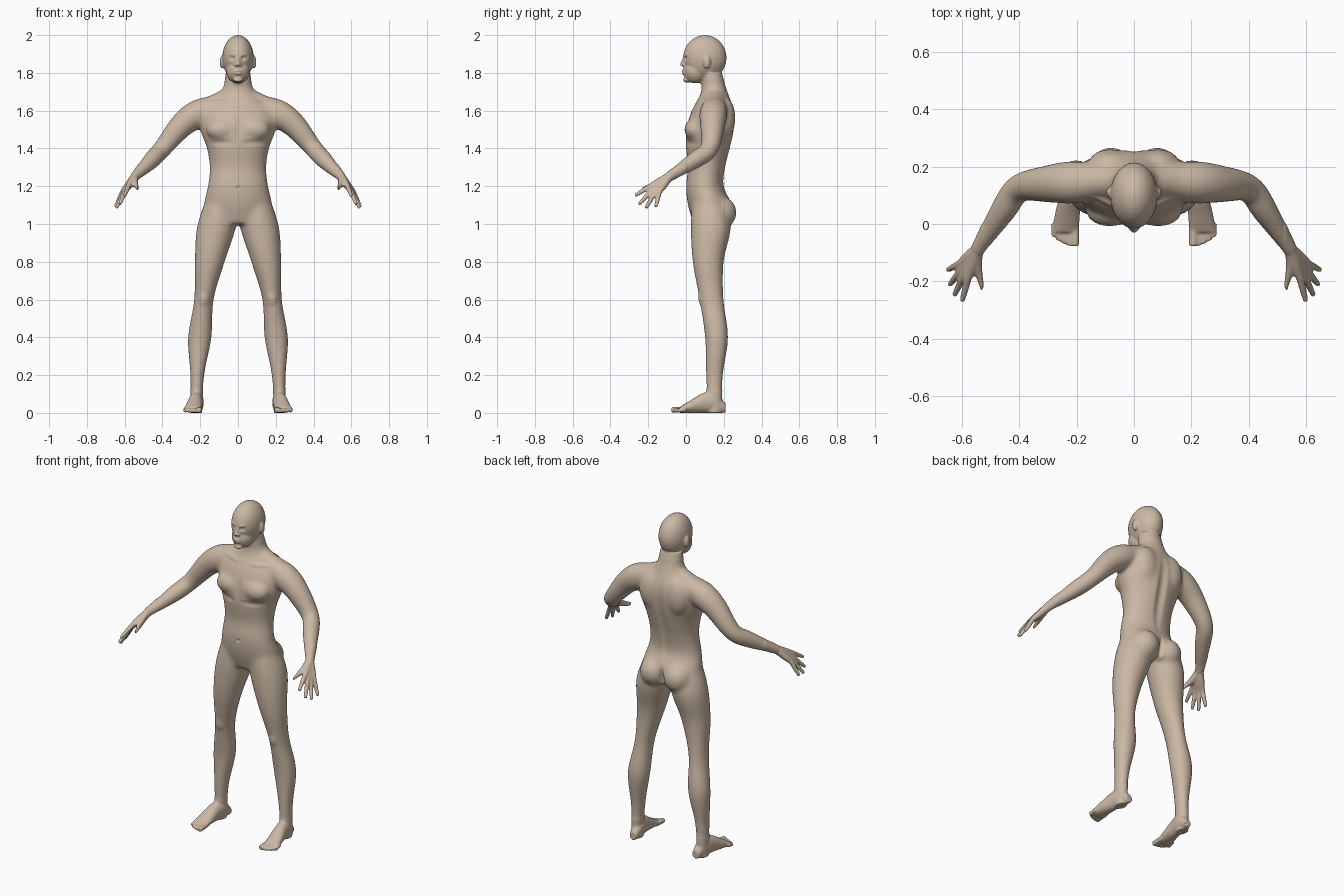
import bpy
import bmesh
import math
from mathutils import Vector, Matrix

cube = bpy.data.objects.get("Cube")
if cube:
    bpy.data.objects.remove(cube, do_unlink=True)

X, Y, Z = Vector((1, 0, 0)), Vector((0, 1, 0)), Vector((0, 0, 1))
SIDES = (1, -1)
FRONT, BACK = -1, 1
bm = bmesh.new()


def smooth_rows(rows, steps=5):
    """Catmull-Rom interpolation through rows of numbers."""
    result = []
    last = len(rows) - 1
    for i in range(last):
        before, start, end, after = (rows[max(0, min(last, i + k))]
                                     for k in (-1, 0, 1, 2))
        for step in range(steps):
            t = step / steps
            result.append([q + t / 2 * (r - p + t * (2 * p - 5 * q + 4 * r - s
                           + t * (3 * (q - r) + s - p)))
                           for p, q, r, s in zip(before, start, end, after)])
    result.append(rows[last])
    return result


def skin_frames(frames, sides=32):
    """Closed loft through (centre, u vector, v vector) frames."""
    loops = []
    for centre, u, v in frames:
        angles = [math.tau * k / sides for k in range(sides)]
        loops.append([bm.verts.new(centre + u * math.cos(a) + v * math.sin(a))
                      for a in angles])
    for lower, upper in zip(loops, loops[1:]):
        for k in range(sides):
            n = (k + 1) % sides
            bm.faces.new((lower[k], lower[n], upper[n], upper[k]))
    bm.faces.new(loops[0][::-1])
    bm.faces.new(loops[-1])


def column(rows, base, step, centre_rule):
    """Upright loft from evenly spaced rows of half width, front and back."""
    rows = [(base + step * i, *row) for i, row in enumerate(rows)]
    skin_frames([(Vector((centre_rule(z), (front + back) / 2, z)),
                  X * half_width, Y * (back - front) / 2)
                 for z, half_width, front, back in smooth_rows(rows)])


def tube(points, side=1):
    """Round limb through rows of x, y, z, radius."""
    rows = smooth_rows(points)
    centres = [Vector((x * side, y, z)) for x, y, z, radius in rows]
    frames = []
    for i, row in enumerate(rows):
        along = centres[min(i + 1, len(rows) - 1)] - centres[max(i - 1, 0)]
        u = along.cross(Z).normalized()
        v = along.cross(u).normalized()
        frames.append((centres[i], u * row[-1], v * row[-1]))
    skin_frames(frames, sides=20)


def blob(centre, radii, side=1):
    """Ellipsoid muscle or feature."""
    x, y, z = centre
    place = Matrix.Translation((x * side, y, z))
    bmesh.ops.create_uvsphere(bm, u_segments=24, v_segments=16, radius=1,
                              matrix=place @ Matrix.Diagonal((*radii, 1)))


def sculpt(x, z, width, height, depth, facing):
    """Raise or sink an oval patch, mirrored, on the front or the back."""
    for centre in {x, -x}:
        for v in bm.verts:
            if v.normal.y * facing > 0:
                d = math.hypot((v.co.x - centre) / width, (v.co.z - z) / height)
                if d < 1:
                    v.co += v.normal * depth * (1 - d * d) ** 2


# Torso and neck
column([(.15, .04, .22), (.18, .01, .24), (.16, 0, .2), (.15, .01, .21),
        (.165, 0, .235), (.2, 0, .255), (.2, .03, .255), (.09, .08, .22),
        (.065, .08, .19)], base=1, step=.1, centre_rule=lambda z: 0)

# Head: skull, jaw, chin, nose and lips
blob((0, .1, 1.88), (.083, .115, .12))
blob((0, .05, 1.81), (.063, .065, .068))
blob((0, 0, 1.76), (.025, .015, .018))
tube([(0, -.005, 1.89, .008), (0, -.018, 1.845, .012)])
blob((0, -.02, 1.845), (.011, .013, .01))
for lip_height in (1.81, 1.797):
    blob((0, -.01, lip_height), (.022, .013, .007))

for side in SIDES:
    blob((.012, -.014, 1.842), (.009, .01, .008), side)    # nostril
    blob((.085, .11, 1.857), (.012, .02, .035), side)      # ear
    blob((.085, .045, 1.5), (.085, .055, .06), side)       # chest
    blob((.085, .21, 1.56), (.075, .052, .11), side)       # shoulder blade
    blob((.08, .175, 1.06), (.085, .094, .09), side)       # buttock

    # Leg, leaning outward toward the ankle
    column([(.03, .11, .19), (.038, .105, .197), (.063, .1, .224), (.052, .07, .2),
            (.08, .035, .2), (.104, .025, .238), (.08, .04, .18)],
           base=0, step=.2, centre_rule=lambda z: side * (.22 - .11 * z * z))

    # Foot, from heel to ball
    foot = [(.21, .21, .022, .05), (.15, .217, .036, .11), (.09, .225, .038, .105),
            (.03, .233, .044, .07), (-.03, .24, .047, .034)]
    skin_frames([(Vector((x * side, y, top / 2)), X * half_width, Z * top / 2)
                 for y, x, half_width, top in smooth_rows(foot)])

    # Toes, from big to little
    for i in range(5):
        t = i / 4
        x = .206 + .073 * t
        radius = .011 if i else .015
        tip = -.077 + .033 * t * t
        tube([(x, 0, .02, radius), (x, tip, radius, radius)], side)

    # Shoulder and arm
    tube([(.05, .15, 1.675, .05), (.13, .15, 1.62, .064), (.22, .145, 1.58, .075),
          (.3, .14, 1.52, .066), (.4, .125, 1.4, .05), (.455, .05, 1.34, .047),
          (.545, -.09, 1.25, .026)], side)

    # Palm and fingers, from index to little, fanned along a bowed line
    wrist = Vector((.545, -.09, 1.25))
    bow = Vector((.012, -.018, -.03))
    for i in range(4):
        t = i / 3
        arch = bow * math.sin(math.pi * t)
        knuckle = Vector((.58, -.19, 1.2)).lerp((.61, -.14, 1.17), t) + arch * .4
        tip = Vector((.6, -.27, 1.15)).lerp((.65, -.16, 1.09), t) + arch
        tube([(*wrist, .024), (*wrist.lerp(knuckle, .6), .019), (*knuckle, .014),
              (*knuckle.lerp(tip, .5), .012), (*tip, .009)], side)

    # Thumb
    tube([(*wrist, .022), (.548, -.145, 1.22, .02), (.535, -.19, 1.2, .014),
          (.526, -.23, 1.185, .01)], side)

# Fuse all parts into one skin
bmesh.ops.recalc_face_normals(bm, faces=bm.faces[:])
mesh = bpy.data.meshes.new("body")
bm.to_mesh(mesh)
bm.free()
body = bpy.data.objects.new("body", mesh)
bpy.context.scene.collection.objects.link(body)
fuse = body.modifiers.new("fuse", 'REMESH')
fuse.mode = 'VOXEL'
fuse.voxel_size = .005
graph = bpy.context.evaluated_depsgraph_get()
fused = bpy.data.meshes.new_from_object(body.evaluated_get(graph))
body.modifiers.clear()
body.data = fused

# Blend the broad forms strongly; hands, feet and head only lightly
bm = bmesh.new()
bm.from_mesh(fused)
broad = [v for v in bm.verts if .12 < v.co.z < 1.755 and abs(v.co.x) < .53]
for verts, rounds in ((bm.verts[:], 3), (broad, 45)):
    for _ in range(rounds):
        bmesh.ops.smooth_vert(bm, verts=verts, factor=.5, use_axis_x=True,
                              use_axis_y=True, use_axis_z=True)
bm.normal_update()

# Hollows and ridges of the torso and knees
sculpt(0, 1.4, .04, .27, -.012, BACK)           # spine
sculpt(0, 1.05, .022, .085, -.016, BACK)        # cleft
sculpt(0, 1.5, .025, .09, -.006, FRONT)         # breastbone
sculpt(0, 1.19, .014, .014, -.007, FRONT)       # navel
sculpt(.08, 1.43, .08, .025, -.005, FRONT)      # below the chest
sculpt(.09, 1.645, .08, .015, .005, FRONT)      # collarbone
sculpt(.18, .6, .035, .045, .006, FRONT)        # kneecap

# Face
sculpt(0, 1.803, .022, .006, -.004, FRONT)      # mouth
sculpt(.032, 1.877, .021, .015, -.011, FRONT)   # eye socket
sculpt(.032, 1.876, .014, .009, .005, FRONT)    # eye
sculpt(.03, 1.897, .03, .01, .003, FRONT)       # brow

for face in bm.faces:
    face.smooth = True
bm.to_mesh(fused)
bm.free()

# Skin colour
skin = bpy.data.materials.new("warm beige skin")
skin.use_nodes = True
colour = (.6, .48, .375, 1)
skin.diffuse_color = colour
shader = next(n for n in skin.node_tree.nodes if n.type == 'BSDF_PRINCIPLED')
shader.inputs["Base Color"].default_value = colour
fused.materials.clear()
fused.materials.append(skin)
